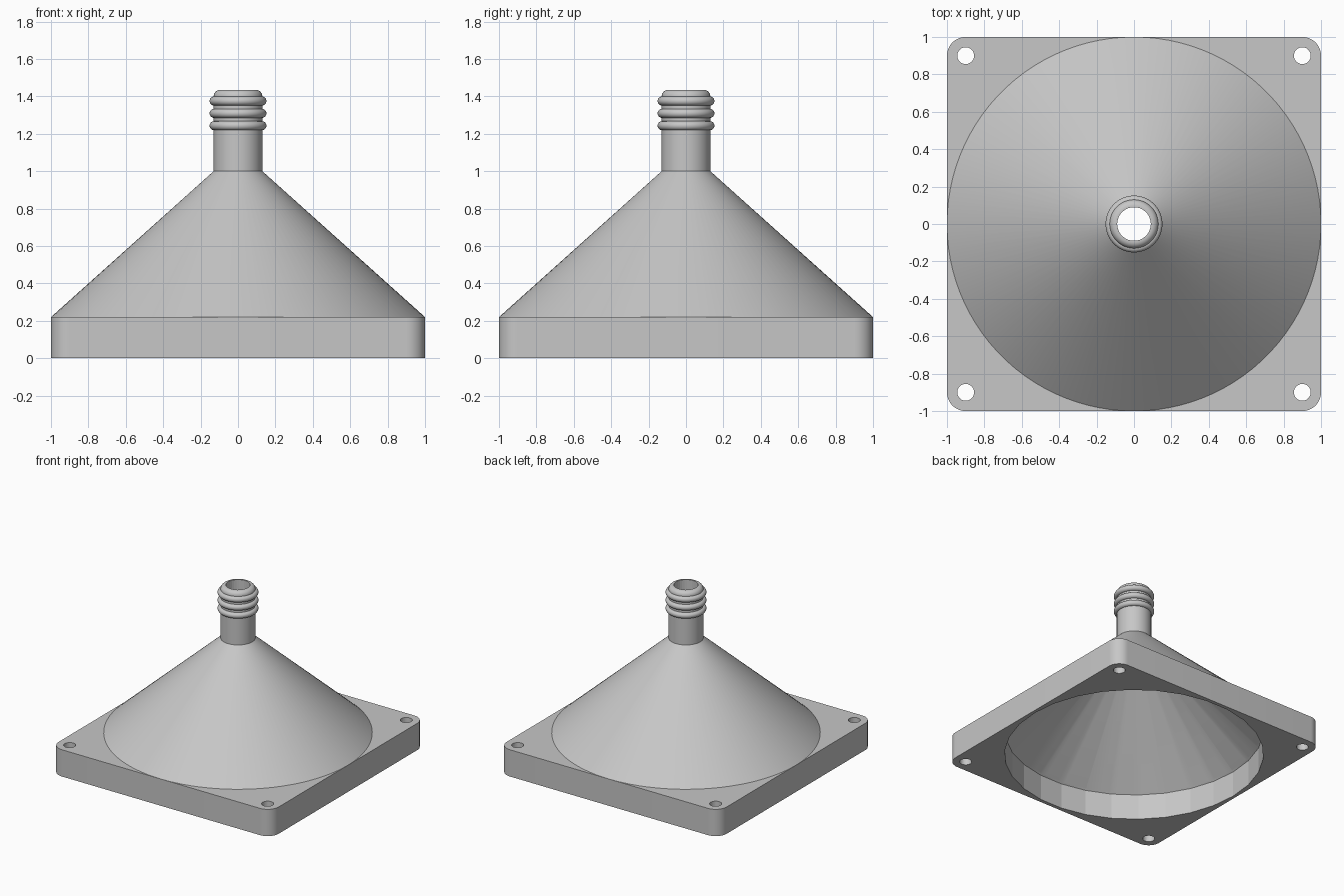
import bpy, bmesh, math

if "Cube" in bpy.data.objects:
    bpy.data.objects.remove(bpy.data.objects["Cube"])

grey = bpy.data.materials.new("light_grey")
grey.diffuse_color = (0.57, 0.57, 0.57, 1)
grey.use_nodes = True
grey.node_tree.nodes["Principled BSDF"].inputs["Base Color"].default_value = grey.diffuse_color


def finish(name, bm):
    bmesh.ops.remove_doubles(bm, verts=bm.verts, dist=1e-5)
    bmesh.ops.recalc_face_normals(bm, faces=bm.faces)
    mesh = bpy.data.meshes.new(name)
    bm.to_mesh(mesh)
    bm.free()
    mesh.materials.append(grey)
    obj = bpy.data.objects.new(name, mesh)
    bpy.context.collection.objects.link(obj)
    return obj


def lathe(name, profile, steps, x=0, y=0):
    """Revolve (radius, height) points that start and end on the axis."""
    bm = bmesh.new()
    verts = [bm.verts.new((r, 0, z)) for r, z in profile]
    edges = [bm.edges.new(pair) for pair in zip(verts, verts[1:])]
    bmesh.ops.spin(bm, geom=verts + edges, cent=(0, 0, 0), axis=(0, 0, 1),
                   angle=math.tau, steps=steps, use_merge=True)
    bmesh.ops.translate(bm, verts=bm.verts, vec=(x, y, 0))
    return finish(name, bm)


def arc(cr, cz, radius, start, end, steps):
    angles = [math.radians(start + (end - start) * i / steps) for i in range(steps + 1)]
    return [(cr + radius * math.cos(a), cz + radius * math.sin(a)) for a in angles]


def cut(obj, cutters):
    bpy.context.view_layer.objects.active = obj
    for c in cutters:
        mod = obj.modifiers.new("cut", 'BOOLEAN')
        mod.operation = 'DIFFERENCE'
        mod.solver = 'EXACT'
        mod.object = c
        bpy.ops.object.modifier_apply(modifier=mod.name)


def shade(obj):
    bpy.ops.object.select_all(action='DESELECT')
    obj.select_set(True)
    bpy.context.view_layer.objects.active = obj
    bpy.ops.object.shade_smooth_by_angle(angle=math.radians(11))


PLATE_TOP = 0.22

# Square mounting plate with rounded corners
bm = bmesh.new()
outline = []
for k, (sx, sy) in enumerate([(1, 1), (-1, 1), (-1, -1), (1, -1)]):
    outline += arc(0.9 * sx, 0.9 * sy, 0.1, 90 * k, 90 * k + 90, 12)
base = bm.faces.new([bm.verts.new((x, y, 0)) for x, y in outline])
top = bmesh.ops.extrude_face_region(bm, geom=[base])["geom"]
bmesh.ops.translate(bm, vec=(0, 0, PLATE_TOP),
                    verts=[v for v in top if isinstance(v, bmesh.types.BMVert)])
plate = finish("mounting_plate", bm)

# Cone with hose nozzle: neck, three barb rings, rounded lip
profile = [(0, PLATE_TOP), (1.0, PLATE_TOP), (0.13, 1.0)]
for z in (1.243, 1.309, 1.375):
    profile += [(0.13, z - 0.024)] + arc(0.128, z, 0.024, -90, 90, 20) + [(0.13, z + 0.024)]
profile += arc(0.095, 1.4, 0.035, 0, 90, 10) + [(0, 1.435)]
funnel = lathe("funnel_and_nozzle", profile, 100)

# Hollow inside and corner screw holes
cavity = lathe("cavity_cutter", [(0, -0.1), (0.975, -0.1), (0.975, 0.21),
                                 (0.09, 1.0), (0.09, 1.6), (0, 1.6)], 30)
holes = [lathe("hole_cutter", [(0, -0.1), (0.045, -0.1), (0.045, 0.4), (0, 0.4)], 30, x, y)
         for x in (-0.9, 0.9) for y in (-0.9, 0.9)]
cut(plate, [cavity] + holes)
cut(funnel, [cavity])
for c in [cavity] + holes:
    bpy.data.objects.remove(c)

shade(plate)
shade(funnel)
